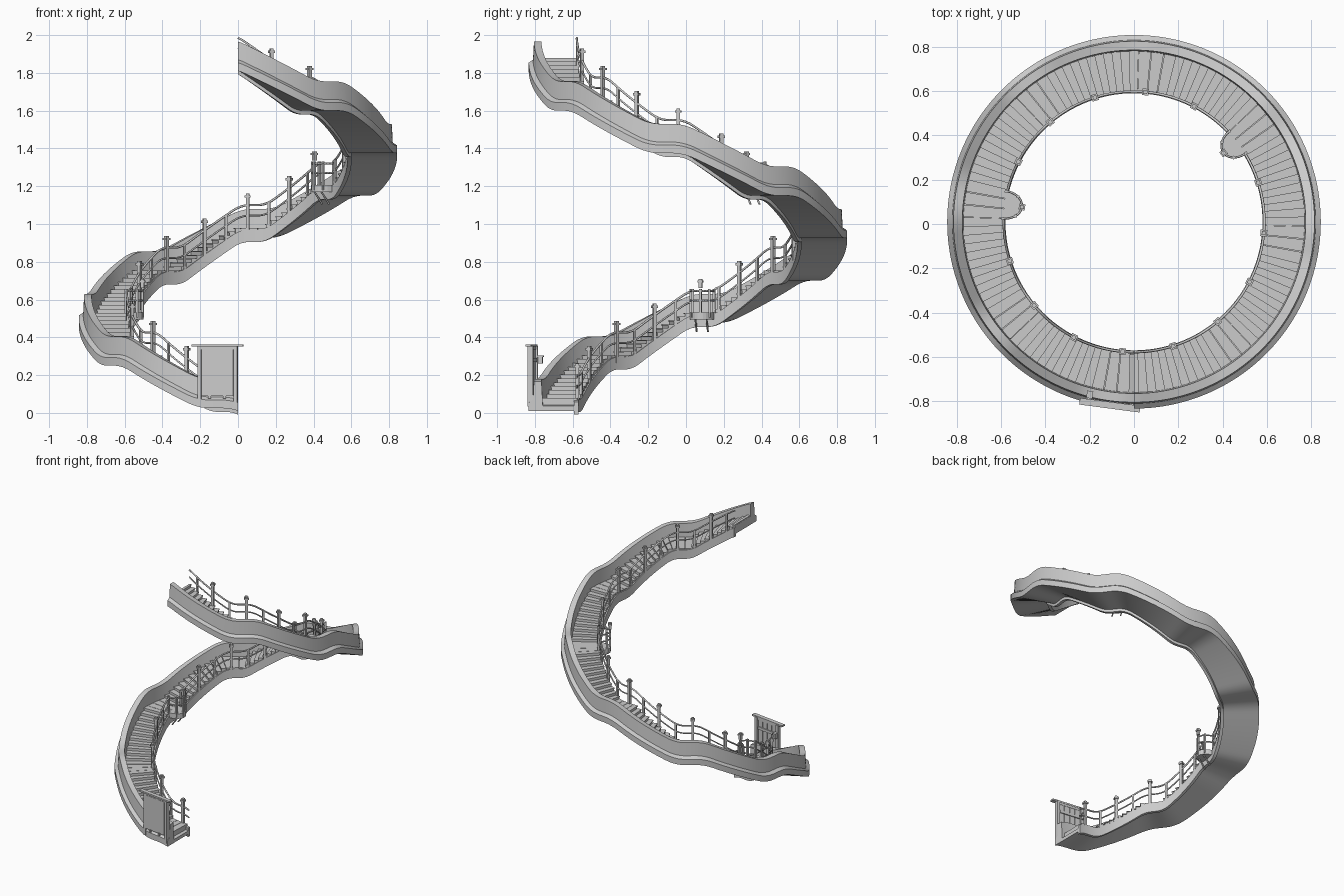
import bpy, bmesh, math
from mathutils import Vector, Matrix

if "Cube" in bpy.data.objects:
    bpy.data.objects.remove(bpy.data.objects["Cube"])

FLIGHT, START, LAND = 45.0, 1.5, 13.0     # degrees per flight, first landing, landing length
RISE, BASE, STEPS = 0.225, 0.08, 11
BALCONIES = (97.5, 232.5)

def ramp(a):
    k = math.floor((a - START) / FLIGHT)
    f = a - START - FLIGHT * k
    return BASE + RISE * (k + max(0, (f - LAND) / (FLIGHT - LAND)))

def deck(a):
    return sum(ramp(a + d) for d in range(-4, 5)) / 9

def pt(a, r, z):
    t = math.radians(a)
    return Vector((-r * math.sin(t), 0.01 - r * math.cos(t), z))

def axes(a):
    t = math.radians(a)
    return Vector((-math.cos(t), math.sin(t), 0)), Vector((-math.sin(t), -math.cos(t), 0))

def finish(bm, name, smooth=False):
    bmesh.ops.recalc_face_normals(bm, faces=bm.faces)
    me = bpy.data.meshes.new(name)
    bm.to_mesh(me)
    bm.free()
    ob = bpy.data.objects.new(name, me)
    bpy.context.collection.objects.link(ob)
    if smooth:
        bpy.context.view_layer.objects.active = ob
        bpy.ops.object.select_all(action='DESELECT')
        ob.select_set(True)
        bpy.ops.object.shade_smooth_by_angle(angle=math.radians(30))
    return ob

def sweep(bm, section, angles, height):
    """Sweep a closed (radius, dz) section round the spiral."""
    rings = [[bm.verts.new(pt(a, r, height(a) + dz)) for r, dz in section] for a in angles]
    n = len(section)
    for p, q in zip(rings, rings[1:]):
        for i in range(n):
            j = (i + 1) % n
            bm.faces.new((p[i], p[j], q[j], q[i]))
    bm.faces.new(rings[0][::-1])
    bm.faces.new(rings[-1])

def sector(bm, r0, r1, a0, a1, z0, z1, n=2):
    sweep(bm, [(r0, z0), (r1, z0), (r1, z1), (r0, z1)],
          [a0 + (a1 - a0) * i / n for i in range(n + 1)], lambda a: 0)

def box(bm, a, r, along, z, size):
    """Box at angle a and radius r; size = along tangent, radial, vertical."""
    t, o = axes(a)
    m = Matrix((t, o, (0, 0, 1))).transposed().to_4x4()
    m.translation = pt(a, r, z) + t * along
    bmesh.ops.create_cube(bm, size=1, matrix=m @ Matrix.Diagonal((*size, 1)))

def tube(name, pts, radius):
    cu = bpy.data.curves.new(name, 'CURVE')
    cu.dimensions = '3D'
    cu.bevel_depth, cu.bevel_resolution, cu.use_fill_caps = radius, 1, True
    sp = cu.splines.new('POLY')
    sp.points.add(len(pts) - 1)
    for p, q in zip(sp.points, pts):
        p.co = (*q, 1)
    ob = bpy.data.objects.new(name, cu)
    bpy.context.collection.objects.link(ob)

# spiral body: outer parapet with ledge, sloping underside
turn = [i * 1.5 for i in range(241)]
bm = bmesh.new()
sweep(bm, [(0.843, -0.055), (0.843, -0.012), (0.82, 0.004), (0.815, 0.1), (0.775, 0.1),
           (0.768, -0.03), (0.595, -0.03), (0.595, -0.055)], turn, deck)
finish(bm, "outer_wall_and_underside", True)

# inner stringer
bm = bmesh.new()
sweep(bm, [(0.58, -0.075), (0.602, -0.075), (0.602, -0.008), (0.58, -0.008)], turn, deck)
finish(bm, "inner_stringer", True)

# steps and landing planks
bm = bmesh.new()
run = (FLIGHT - LAND) / STEPS
for k in range(8):
    a0 = START + FLIGHT * k
    z = BASE + RISE * k
    for i in range(3):
        w = LAND / 3
        sector(bm, 0.586, 0.776, a0 + i * w + 0.12, a0 + (i + 1) * w - 0.12, z - 0.04, z)
    for i in range(STEPS):
        a = a0 + LAND + i * run
        if a > 359:
            continue
        b = min(a + run, 360)
        top = z + RISE * (i + 1) / STEPS
        sector(bm, 0.588, 0.775, a, b, top - 0.05, top - 0.006)
        sector(bm, 0.584, 0.777, a - 0.35, b - 0.1, top - 0.006, top)
finish(bm, "steps_and_landings")

# railing posts: tall capped ones with thinner ones between
bm = bmesh.new()
for i in range(32):
    a = 5 + 11.25 * i
    if any(abs(a - b) < 6.5 for b in BALCONIES):
        continue
    z = deck(a)
    if i % 2 == 0:
        box(bm, a, 0.588, 0, z + 0.06, (0.018, 0.018, 0.2))
        box(bm, a, 0.588, 0, z + 0.166, (0.03, 0.03, 0.012))
        box(bm, a, 0.588, 0, z + 0.176, (0.018, 0.018, 0.012))
    else:
        box(bm, a, 0.588, 0, z + 0.04, (0.013, 0.013, 0.16))
finish(bm, "railing_posts")

# rails, broken at the balconies
spans = [(0, 91), (104, 226), (239, 360)]
for i, (a, b) in enumerate(spans):
    for label, dz, rad in (("top", 0.12, 0.006), ("lower", 0.065, 0.005)):
        n = 60
        tube(f"{label}_rail_{i}", [pt(a + (b - a) * j / n, 0.588,
             deck(a + (b - a) * j / n) + dz) for j in range(n + 1)], rad)

# balconies: rounded platform, posts, curved rails, slanted struts
for i, a in enumerate(BALCONIES):
    t, o = axes(a)
    z = deck(a)
    def arc(ang, s, dz):
        return pt(a, 0.59, z + dz) + s * (t * 0.066 * math.cos(ang) - o * 0.085 * math.sin(ang))
    angs = [math.pi * j / 14 for j in range(15)]
    bm = bmesh.new()
    low = [bm.verts.new(arc(g, 1, -0.035)) for g in angs]
    face = bm.faces.new(low)
    ext = bmesh.ops.extrude_face_region(bm, geom=[face], use_keep_orig=True)
    bmesh.ops.translate(bm, vec=(0, 0, 0.037),
                        verts=[v for v in ext["geom"] if isinstance(v, bmesh.types.BMVert)])
    finish(bm, f"balcony_platform_{i}")
    bm = bmesh.new()
    for g in (0, 0.25, 0.5, 0.75, 1):
        p = math.pi * g
        box(bm, a, 0.59 - 0.08 * math.sin(p), 0.062 * math.cos(p), z + 0.05, (0.013, 0.013, 0.15))
    box(bm, a, 0.51, 0, z + 0.155, (0.018, 0.018, 0.05))
    box(bm, a, 0.51, 0, z + 0.166, (0.028, 0.028, 0.012))
    finish(bm, f"balcony_posts_{i}")
    for dz in (0.065, 0.115):
        tube(f"balcony_rail_{i}", [arc(g, 0.94, dz) for g in angs], 0.005)
    for s in (-0.03, 0.03):
        tube(f"balcony_strut_{i}", [pt(a, 0.53, z - 0.03) + t * s,
                                    pt(a, 0.585, z - 0.1) + t * s], 0.005)

# entrance door set against the outer wall on the first landing
G = 7.5
bm = bmesh.new()
box(bm, G, 0.838, 0, 0.215, (0.17, 0.012, 0.25))
for i in range(4):
    box(bm, G, 0.83, -0.063 + i * 0.042, 0.215, (0.038, 0.012, 0.25))
for z in (0.14, 0.28):
    box(bm, G, 0.822, 0, z, (0.16, 0.01, 0.02))
finish(bm, "door_panel")
bm = bmesh.new()
for s in (-0.096, 0.096):
    box(bm, G, 0.828, s, 0.195, (0.02, 0.028, 0.32))
box(bm, G, 0.835, 0, 0.357, (0.275, 0.03, 0.012))
box(bm, G, 0.832, 0, 0.343, (0.21, 0.02, 0.016))
for s in (-0.04, 0.04):
    box(bm, G, 0.845, s, 0.085, (0.014, 0.01, 0.02))
finish(bm, "door_frame")
bm = bmesh.new()
box(bm, G, 0.8, 0.096, 0.28, (0.02, 0.025, 0.035))
box(bm, G, 0.8, 0.096, 0.3, (0.028, 0.034, 0.007))
finish(bm, "door_lamp")
